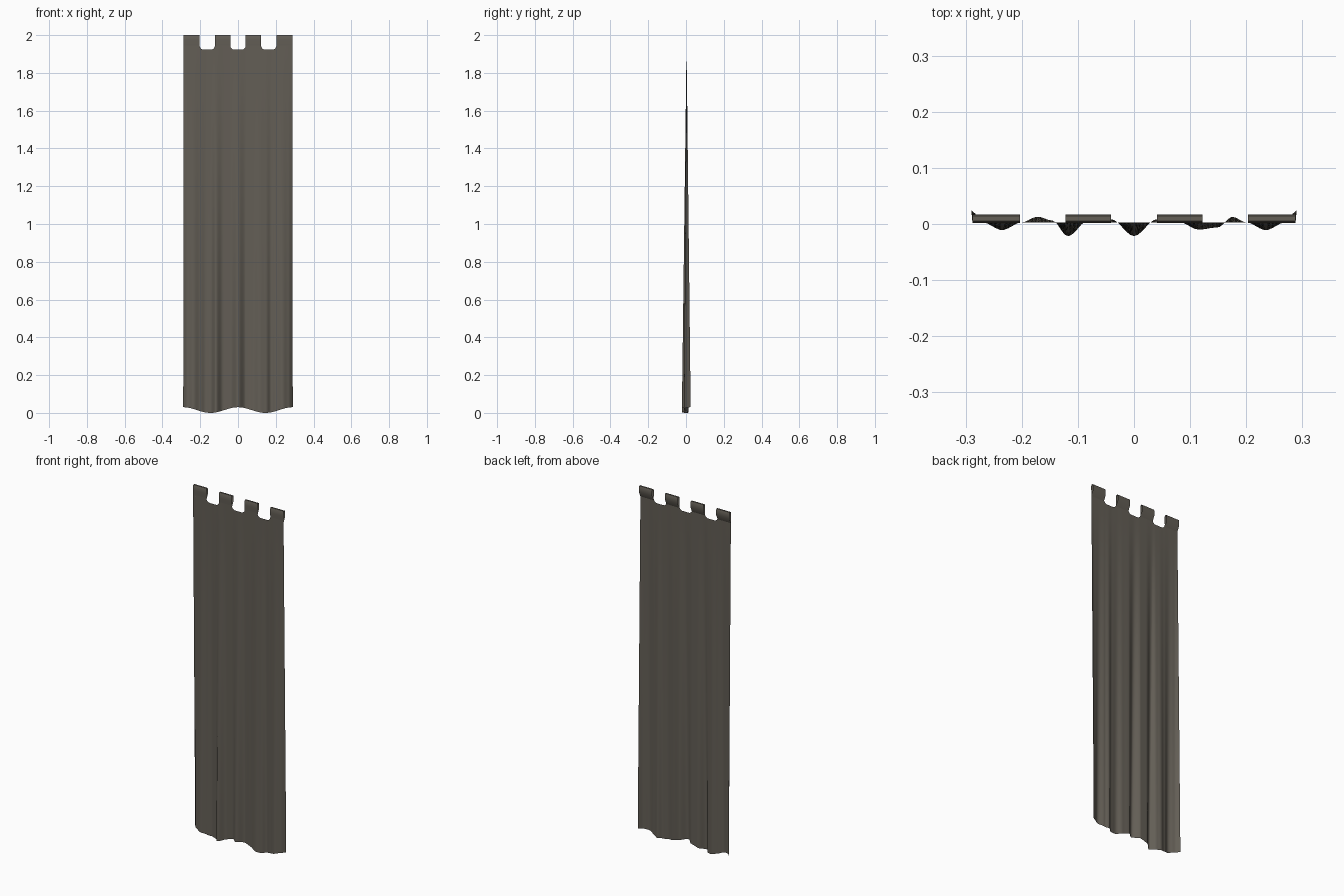
import bpy, bmesh, math

if "Cube" in bpy.data.objects:
    bpy.data.objects.remove(bpy.data.objects["Cube"])

mat = bpy.data.materials.new("dark taupe cloth")
mat.diffuse_color = (0.125, 0.112, 0.092, 1)
mat.use_nodes = True
mat.node_tree.nodes["Principled BSDF"].inputs["Base Color"].default_value = mat.diffuse_color

# fold depth along the hem (x, y)
FOLDS = [(-.29, .025), (-.27, .003), (-.235, -.011), (-.2, .003), (-.172, .013), (-.145, .006),
         (-.118, -.022), (-.08, .008), (-.04, .008), (0, -.022), (.04, .008), (.08, .004),
         (.115, -.01), (.15, -.006), (.175, .013), (.2, .003), (.235, -.011), (.27, .003), (.29, .025)]
TABS = [(-.29, -.205), (-.123, -.041), (.041, .123), (.205, .29)]
Z_TAB = 1.945
Z_SLOT = 1.923


def fold(x):
    for (x0, y0), (x1, y1) in zip(FOLDS, FOLDS[1:]):
        if x <= x1 + 1e-6:
            t = (x - x0) / (x1 - x0)
            t = t * t * (3 - 2 * t)
            return y0 + (y1 - y0) * t
    return FOLDS[-1][1]


def top_z(x):
    # slots between tabs with rounded lower corners
    for (_, a), (b, _) in zip(TABS, TABS[1:]):
        if a < x < b:
            d, r = min(x - a, b - x), Z_TAB - Z_SLOT
            return Z_TAB - math.sqrt(max(0, r * r - (r - d) ** 2)) if d < r else Z_SLOT
    return Z_TAB


def make(name, bm):
    me = bpy.data.meshes.new(name)
    bmesh.ops.remove_doubles(bm, verts=bm.verts, dist=1e-5)
    bm.to_mesh(me)
    bm.free()
    ob = bpy.data.objects.new(name, me)
    bpy.context.collection.objects.link(ob)
    me.materials.append(mat)
    for o in bpy.context.selected_objects:
        o.select_set(False)
    ob.select_set(True)
    bpy.context.view_layer.objects.active = ob
    bpy.ops.object.shade_smooth_by_angle(angle=math.radians(50))


def skin(bm, grid):
    rows = [[bm.verts.new(p) for p in row] for row in grid]
    for r0, r1 in zip(rows, rows[1:]):
        for i in range(len(r0) - 1):
            bm.faces.new((r0[i], r0[i + 1], r1[i + 1], r1[i]))


# curtain sheet: folds fade out towards the top
xs = {round(-.29 + .58 * i / 80, 4) for i in range(81)}
for a, b in TABS:
    for e, s in ((a, -1), (b, 1)):
        xs |= {round(e + s * d, 4) for d in (0, .002, .006, .012)
               if abs(e + s * d) <= .29}
xs = sorted(xs)
grid = []
N = 24
for j in range(N + 1):
    row = []
    for x in xs:
        z0 = .015 * (1 + math.cos(2 * math.pi * x / .29))
        z = z0 + (top_z(x) - z0) * j / N
        k = max(0, 1 - z / Z_TAB)
        row.append((x * (1 - .007 * (1 - k)), fold(x) * k + .003 * (1 - k), z))
    grid.append(row)
bm = bmesh.new()
skin(bm, grid)
make("curtain_sheet", bm)

# hanging loops: up the front, over the rod, down the back
LOOP = [(.003, Z_TAB), (.002, 1.97), (.002, 1.994), (.005, 2.0), (.014, 2.0),
        (.017, 1.994), (.017, 1.965), (.003, Z_TAB - .01)]
bm = bmesh.new()
for a, b in TABS:
    skin(bm, [[(x * .993, y, z) for x in (a, (a + b) / 2, b)] for y, z in LOOP])
make("hanging_loops", bm)
